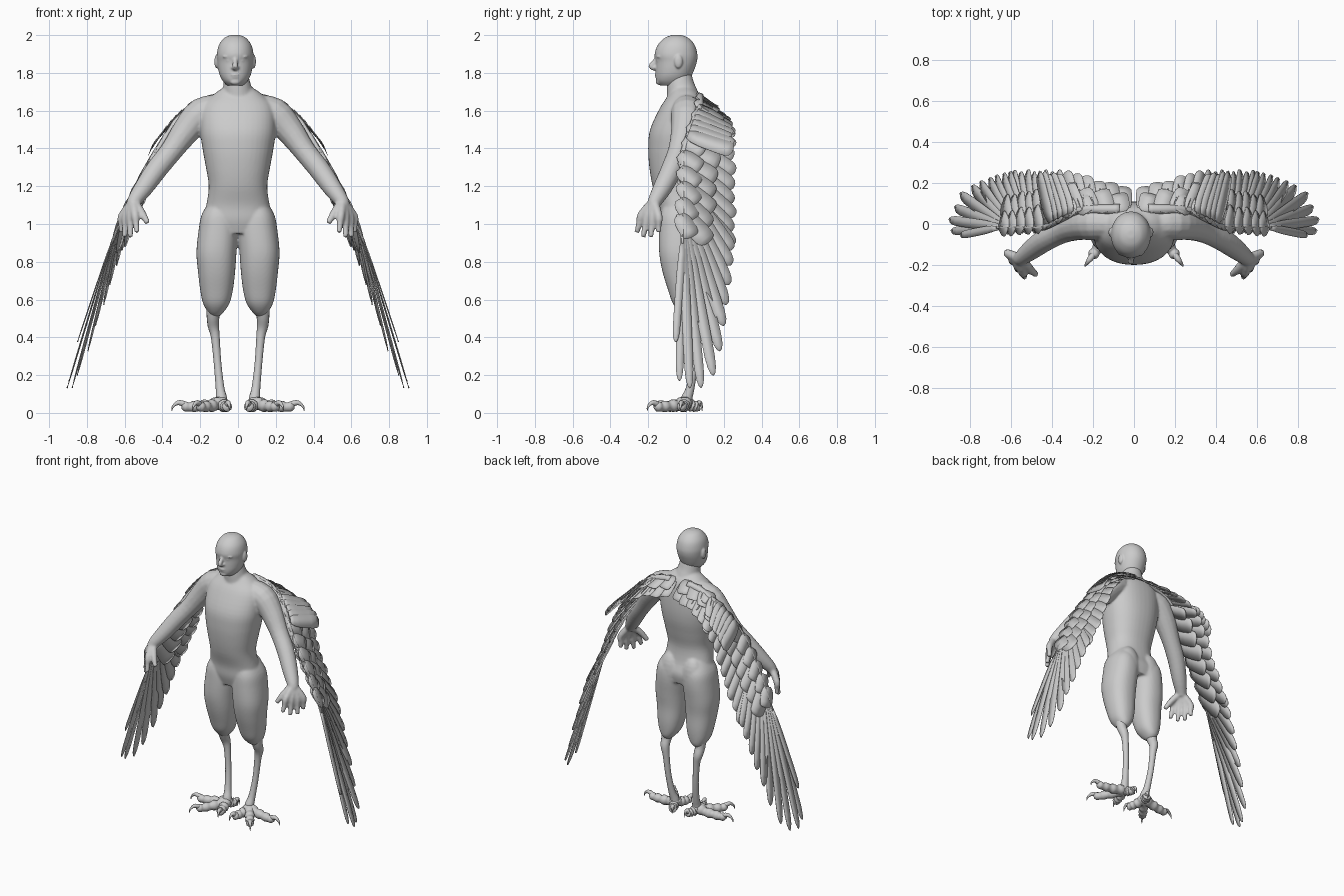
import bpy, bmesh, math
from mathutils import Vector, Matrix

if "Cube" in bpy.data.objects:
    bpy.data.objects.remove(bpy.data.objects["Cube"])

BOTH = (1, -1)


def finish(name, bm, voxel=0, smooth=3, thick=0):
    bmesh.ops.recalc_face_normals(bm, faces=bm.faces)
    me = bpy.data.meshes.new(name)
    bm.to_mesh(me)
    bm.free()
    ob = bpy.data.objects.new(name, me)
    bpy.context.collection.objects.link(ob)
    for p in me.polygons:
        p.use_smooth = True
    if voxel:
        m = ob.modifiers.new("blend", 'REMESH')
        m.mode, m.voxel_size, m.use_smooth_shade = 'VOXEL', voxel, True
        m = ob.modifiers.new("soften", 'SMOOTH')
        m.factor, m.iterations = 0.5, smooth
    if thick:
        ob.modifiers.new("thickness", 'SOLIDIFY').thickness = thick


def refine(rows, k=4):
    """Smooth in-between rows (Catmull-Rom)."""
    out = []
    for i in range(len(rows) - 1):
        q = [rows[max(i - 1, 0)], rows[i], rows[i + 1], rows[min(i + 2, len(rows) - 1)]]
        for j in range(k):
            t = j / k
            out.append(tuple(b + .5 * t * (c - a + t * (2 * a - 5 * b + 4 * c - d + t * (3 * (b - c) + d - a)))
                             for a, b, c, d in zip(*q)))
    return out + [tuple(rows[-1])]


def skin(bm, rings, sides=(1,)):
    """Closed loft through rings of points, repeated on each side of x."""
    for sx in sides:
        loops = [[bm.verts.new((p[0] * sx, p[1], p[2])) for p in r] for r in rings]
        n = len(loops[0])
        for a, b in zip(loops, loops[1:]):
            for i in range(n):
                bm.faces.new((a[i], a[(i + 1) % n], b[(i + 1) % n], b[i]))
        bm.faces.new(loops[0])
        bm.faces.new(loops[-1])


def stack(bm, rows, sides=(1,), n=40, e=0.88):
    """Horizontal sections: z, x min, x max, y front, y back."""
    def c(v):
        return math.copysign(abs(v) ** e, v)
    rings = []
    for z, x0, x1, y0, y1 in refine(rows):
        rings.append([((x0 + x1) / 2 + (x1 - x0) / 2 * c(math.cos(k * math.tau / n)),
                       (y0 + y1) / 2 + (y1 - y0) / 2 * c(math.sin(k * math.tau / n)), z)
                      for k in range(n)])
    skin(bm, rings, sides)


def tube(bm, pts, sides=BOTH, n=14):
    """Round tube through (x, y, z, radius) points."""
    pts = refine(pts, 3)
    P = [Vector(p[:3]) for p in pts]
    d = P[-1] - P[0]
    ref = Vector((0, 0, 0))
    ref[min(range(3), key=lambda i: abs(d[i]))] = 1
    rings = []
    for i, p in enumerate(P):
        t = (P[min(i + 1, len(P) - 1)] - P[max(i - 1, 0)]).normalized()
        a = t.cross(ref).normalized()
        b = t.cross(a)
        rings.append([p + pts[i][3] * (a * math.cos(k * math.tau / n) + b * math.sin(k * math.tau / n))
                      for k in range(n)])
    skin(bm, rings, sides)


def ball(bm, c, r):
    bmesh.ops.create_uvsphere(bm, u_segments=20, v_segments=12, radius=1,
                              matrix=Matrix.Translation(c) @ Matrix.Diagonal((*r, 1)))


# body: neck, torso, thighs, arms and hands blended together
bm = bmesh.new()
tube(bm, [(-.012, -.035, 1.82, .055), (-.009, -.033, 1.78, .065), (-.005, -.028, 1.73, .074),
          (0, -.018, 1.68, .085), (0, -.01, 1.62, .1)], (1,), 24)
stack(bm, [(z, -w, w, f, b) for z, w, f, b in [
    (1.72, .08, -.07, .04), (1.685, .13, -.09, .075), (1.62, .19, -.135, .1),
    (1.5, .2, -.19, .11), (1.4, .188, -.2, .105), (1.3, .17, -.194, .085), (1.2, .155, -.177, .065),
    (1.1, .168, -.148, .075), (1.02, .19, -.14, .1), (.95, .17, -.12, .09)]])
stack(bm, [(1.12, .02, .15, -.11, .06), (1.05, .01, .192, -.135, .1), (.97, .0, .208, -.142, .11),
           (.85, .008, .22, -.142, .1), (.75, .015, .212, -.125, .09), (.65, .027, .2, -.095, .09),
           (.58, .045, .185, -.07, .085), (.535, .075, .16, -.035, .075), (.51, .1, .14, 0, .05)], BOTH)
for s in BOTH:
    ball(bm, (s * .085, .045, 1.0), (.08, .062, .14))
tube(bm, [(.08, 0, 1.62, .07), (.19, .005, 1.585, .085), (.27, -.005, 1.5, .075), (.35, -.035, 1.39, .06),
          (.43, -.075, 1.29, .057), (.5, -.125, 1.19, .05), (.55, -.165, 1.12, .038),
          (.56, -.175, 1.09, .03)])
for k, tip in enumerate([(.617, -.145, .955), (.6, -.187, .93), (.57, -.227, .93), (.535, -.26, .955)]):
    f = k / 3
    knuckle = (.615 - .07 * f, -.145 - .09 * f, 1.04 + .01 * f)
    tube(bm, [(.555, -.17, 1.12, .024), (*knuckle, .022),
              (*[(a + b) / 2 for a, b in zip(knuckle, tip)], .017), (*tip, .014)])
tube(bm, [(.545, -.175, 1.11, .024), (.51, -.22, 1.06, .021), (.478, -.248, 1.005, .015)])
finish("body", bm, .008, 4)

# head with face details
bm = bmesh.new()
hx = -.015
stack(bm, [(z, hx - w, hx + w, f, b) for z, w, f, b in [
    (2.001, .02, -.07, -.03), (1.987, .055, -.11, .01), (1.95, .085, -.148, .045), (1.9, .097, -.166, .06),
    (1.86, .095, -.16, .058), (1.82, .09, -.16, .045), (1.785, .081, -.16, .03),
    (1.755, .064, -.155, .015), (1.732, .042, -.135, .0)]], e=.97)
tube(bm, [(hx, -.15, 1.885, .012), (hx, -.168, 1.855, .013), (hx, -.184, 1.835, .015),
          (hx, -.163, 1.822, .013)], (1,))
ball(bm, (hx, -.15, 1.79), (.028, .017, .007))
ball(bm, (hx, -.148, 1.778), (.025, .016, .007))
ball(bm, (hx, -.142, 1.752), (.028, .018, .016))
for s in BOTH:
    ball(bm, (hx + s * .012, -.16, 1.828), (.01, .012, .009))
    ball(bm, (hx + s * .038, -.138, 1.886), (.03, .019, .008))
    ball(bm, (hx + s * .036, -.137, 1.864), (.014, .018, .007))
    ball(bm, (hx + s * .099, -.04, 1.86), (.011, .022, .036))
finish("head", bm, .0055, 3)

# bird shanks
bm = bmesh.new()
tube(bm, [(.125, .02, .57, .045), (.132, .03, .51, .034), (.13, .05, .46, .03), (.12, .053, .4, .023),
          (.108, .045, .26, .02), (.095, .022, .13, .023), (.088, .005, .08, .03), (.088, 0, .04, .034)])
finish("bird_shanks", bm)

# toes with knobby pads and hooked claws
toes = bmesh.new()
claws = bmesh.new()
for tip in [(.35, -.03), (.24, -.205), (.045, -.16), (.05, .085)]:
    o, d = Vector((.09, 0)), Vector(tip) - Vector((.09, 0))

    def at(t, z, r):
        return (*(o + d * t), z, r)
    tube(toes, [at(0, .052, .032), at(.12, .048, .036), at(.22, .04, .028), at(.34, .038, .034),
                at(.44, .035, .026), at(.55, .034, .031), at(.64, .031, .024), at(.73, .034, .027),
                at(.8, .036, .014)], n=10)
    tube(claws, [at(.72, .042, .017), at(.84, .054, .014), at(.93, .046, .009), at(.99, .028, .005),
                 at(1, .01, .001)], n=8)
finish("toes", toes)
finish("claws", claws)

# wing surface: a curve in x-z swept along y, drooping at the root and turned inward further out
CURVE = [Vector(p) for p in [(.03, 1.685), (.2, 1.66), (.3, 1.575), (.45, 1.36), (.57, 1.14),
                             (.675, .89), (.79, .52), (.91, .13)]]


def raw(s):
    for i, (a, b) in enumerate(zip(CURVE, CURVE[1:])):
        L = (b - a).length
        if s <= L or i == len(CURVE) - 2:
            return a + (b - a) * (s / L)
        s -= L


def wing(s, y, h):
    c = (raw(s - .06) + raw(s) + raw(s + .06)) / 3
    t = (raw(s + .05) - raw(s - .05)).normalized()
    droop = max(0, 1 - s / .5) * .75 * (y - .06)
    h -= .24 * (y + .02) * min(1, max(0, (s - .4) / .4))
    return Vector((c.x - t.y * h, y, c.y + t.x * h - droop))


def lead(s):
    return .06 - .09 * min(1, max(0, (s - .25) / .3))


def feather(bm, root, tip, w, h0, h1, lap=.002):
    a, b = Vector(root), Vector(tip)
    side = Vector((-(b - a).y, (b - a).x)).normalized()
    prof = [(0, .5), (.12, .8), (.3, .97), (.5, 1), (.72, 1), (.88, .94), (.95, .75), (.985, .45), (1, .1)]
    for sx in BOTH:
        rows = []
        for t, k in prof:
            c = a + (b - a) * t
            pts = [(c + side * (u * k * w / 2), u) for u in BOTH]
            row = [wing(q.x, q.y, h0 + (h1 - h0) * t + u * lap) for q, u in pts]
            rows.append([bm.verts.new((p.x * sx, p.y, p.z)) for p in row])
        for r, q in zip(rows, rows[1:]):
            bm.faces.new((r[0], r[1], q[1], q[0]))


def row(name, n, s0, s1, sweep, y_tip, w, h0, h1, dy=0):
    """Row of overlapping feathers along the leading edge; h is (inner, outer) height above the wing."""
    bm = bmesh.new()
    for i in range(n):
        f = i / (n - 1)
        s = s0 + (s1 - s0) * f
        tip = y_tip[0] + (y_tip[1] - y_tip[0]) * f + .006 * math.sin(i * 2.4)
        feather(bm, (s, lead(s) + dy), (s + sweep[0] + (sweep[1] - sweep[0]) * f, tip), w,
                h0[0] + (h0[1] - h0[0]) * f, h1[0] + (h1[1] - h1[0]) * f)
    finish(name, bm, thick=.002)


# long fanned primaries
bm = bmesh.new()
tips = [(1.63, -.055), (1.84, -.035), (1.88, .02), (1.87, .08), (1.8, .145), (1.66, .18), (1.52, .2),
        (1.4, .215), (1.29, .228), (1.18, .238), (1.09, .245)]
for i, tip in enumerate(tips):
    f = i / (len(tips) - 1)
    feather(bm, (1.08 - .32 * f, -.02 + .02 * f), tip, .04 + .045 * f, .004 - .008 * f,
            (.008, -.006)[i % 2] * (1 - f), .003)
finish("primaries", bm, thick=.003)

row("secondaries", 9, .3, .76, (.08, .3), (.258, .25), .095, (-.01, -.008), (-.014, -.01))
row("tertials", 6, .03, .3, (.0, .06), (.185, .262), .1, (0, 0), (0, 0))
row("lower_coverts", 9, .28, .9, (.05, .16), (.2, .12), .115, (.01, .005), (.01, .005))
row("under_coverts", 8, .3, .9, (.06, .2), (.18, .14), .115, (-.03, -.01), (-.035, -.012))
row("upper_coverts", 9, .2, .92, (.04, .12), (.13, .03), .1, (.02, .008), (.02, .008), -.005)
row("shoulder_feathers", 5, .03, .32, (.02, .08), (.15, .2), .1, (.014, .02), (.018, .03))
row("flared_coverts", 5, .3, .45, (.08, .1), (.24, .25), .09, (.025, .03), (.04, .055), .01)

# wing bone along the leading edge
bm = bmesh.new()
S = [.04 + i * .08 for i in range(14)]
tube(bm, [(*wing(s, lead(s) + .012, 0), .026 - .018 * s) for s in S], n=8)
finish("wing_bones", bm)
